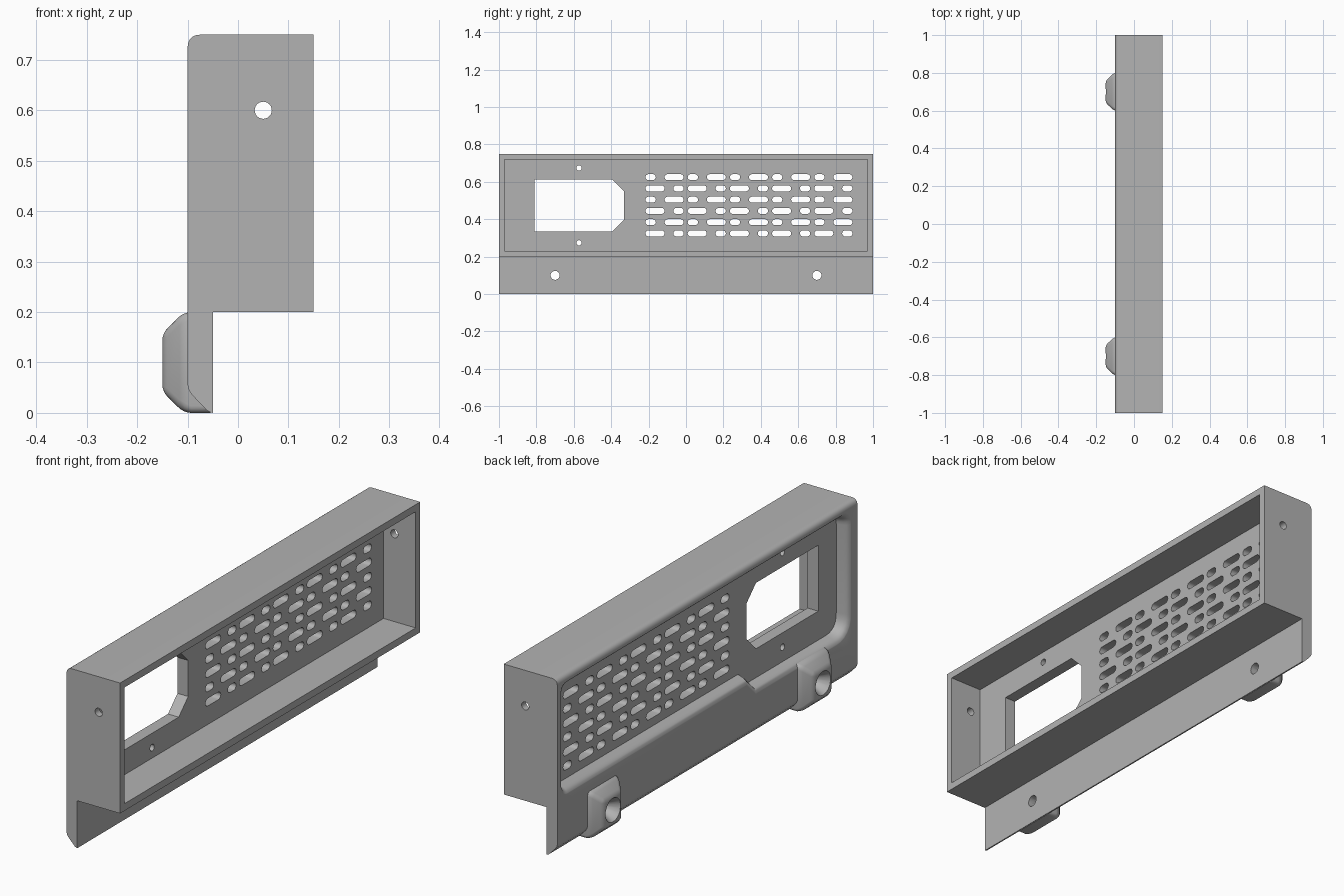
import bpy, bmesh, math
from mathutils import Vector

old = bpy.data.objects.get("Cube")
if old:
    bpy.data.objects.remove(old, do_unlink=True)

grey = bpy.data.materials.new("plain_grey")
grey.use_nodes = True
grey.diffuse_color = (0.45, 0.45, 0.45, 1)
grey.node_tree.nodes["Principled BSDF"].inputs["Base Color"].default_value = (0.45, 0.45, 0.45, 1)


def rounded(points, steps=6):
    """Outline from (u, v, r) corners, each softened over a distance r."""
    out = []
    for i, (u, v, r) in enumerate(points):
        p = Vector((u, v))
        if r == 0:
            out.append(p)
            continue
        a = p + (Vector(points[i - 1][:2]) - p).normalized() * r
        b = p + (Vector(points[(i + 1) % len(points)][:2]) - p).normalized() * r
        for k in range(steps + 1):
            t = k / steps
            out.append(a * (1 - t) ** 2 + p * 2 * t * (1 - t) + b * t * t)
    return out


def grow(outline, d):
    """Mitred outward offset of an anticlockwise outline."""
    out = []
    for i, p in enumerate(outline):
        e1 = (p - outline[i - 1]).normalized()
        e2 = (outline[(i + 1) % len(outline)] - p).normalized()
        n1, n2 = Vector((e1.y, -e1.x)), Vector((e2.y, -e2.x))
        out.append(p + (n1 + n2) * d / (1 + n1.dot(n2)))
    return out


def circle(u, v, r, n=24):
    return [Vector((u + r * math.cos(2 * math.pi * k / n), v + r * math.sin(2 * math.pi * k / n)))
            for k in range(n)]


def slot(y0, y1, z, r, n=8):
    ends = [(y1 - r, -math.pi / 2), (y0 + r, math.pi / 2)]
    return [Vector((c + r * math.cos(a + math.pi * k / n), z + r * math.sin(a + math.pi * k / n)))
            for c, a in ends for k in range(n + 1)]


def loft(bm, sections, axis="x"):
    """Skin (position, outline) sections along x or y and cap both ends."""
    rings = []
    for pos, outline in sections:
        rings.append([bm.verts.new((pos, p.x, p.y) if axis == "x" else (p.x, pos, p.y))
                      for p in outline])
    n = len(rings[0])
    faces = [bm.faces.new(rings[0]), bm.faces.new(rings[-1])]
    for a, b in zip(rings, rings[1:]):
        for i in range(n):
            j = (i + 1) % n
            faces.append(bm.faces.new((a[i], a[j], b[j], b[i])))
    bmesh.ops.recalc_face_normals(bm, faces=faces)


def finish(bm, name):
    mesh = bpy.data.meshes.new(name)
    bm.to_mesh(mesh)
    bm.free()
    mesh.materials.append(grey)
    obj = bpy.data.objects.new(name, mesh)
    bpy.context.collection.objects.link(obj)
    return obj


def cut(obj, cutters):
    for c in cutters:
        c.hide_render = True
        mod = obj.modifiers.new("cut", "BOOLEAN")
        mod.operation, mod.solver, mod.object = "DIFFERENCE", "EXACT", c
    graph = bpy.context.evaluated_depsgraph_get()
    mesh = bpy.data.meshes.new_from_object(obj.evaluated_get(graph))
    obj.modifiers.clear()
    obj.data = mesh


def box(y0, y1, z0, z1):
    return [Vector(p) for p in ((y0, z0), (y1, z0), (y1, z1), (y0, z1))]


# Housing with the lower mounting lip
bm = bmesh.new()
profile = rounded([(-0.05, 0, 0), (-0.05, 0.2, 0), (0.15, 0.2, 0), (0.15, 0.75, 0),
                   (-0.1, 0.75, 0.027), (-0.1, 0.045, 0.015), (-0.06, 0.003, 0.006)])
loft(bm, [(-1, profile), (1, profile)], "y")
housing = finish(bm, "housing")

# Open inner cavity
bm = bmesh.new()
cavity = box(-0.97, 0.97, 0.23, 0.72)
loft(bm, [(0, cavity), (0.2, cavity)])
cavity_cutter = finish(bm, "cavity_cutter")

# Outer recess with drafted walls and a rounded rim
bm = bmesh.new()
floor = rounded([(-0.93, 0.213, 0.07), (-0.335, 0.213, 0), (-0.275, 0.273, 0),
                 (0.95, 0.273, 0.02), (0.95, 0.697, 0.02), (-0.93, 0.697, 0.04)])
flare = [(-0.05, 0), (-0.078, 0.007), (-0.088, 0.012), (-0.095, 0.018),
         (-0.099, 0.026), (-0.102, 0.034)]
loft(bm, [(x, grow(floor, d)) for x, d in flare])
recess_cutter = finish(bm, "recess_cutter")

# Vent slots, port window, screw holes and end holes
bm = bmesh.new()
short, long, period = 0.055, 0.102, 0.2256
for row in range(6):
    z = 0.625 - 0.0602 * row
    for i in range(5):
        start = -0.2166 + period * i
        first, second = (short, long) if row % 2 == 0 else (long, short)
        end = start + short + long + 0.047
        for y0, y1 in ((start, start + first), (end - second, end)):
            s = slot(y0, y1, z, 0.016)
            loft(bm, [(-0.07, s), (0.02, s)])
window = rounded([(-0.81, 0.335, 0), (-0.395, 0.335, 0), (-0.332, 0.398, 0),
                  (-0.332, 0.55, 0), (-0.395, 0.613, 0), (-0.81, 0.613, 0)])
loft(bm, [(-0.07, window), (0.02, window)])
for z in (0.274, 0.674):
    c = circle(-0.572, z, 0.014)
    loft(bm, [(-0.07, c), (0.02, c)])
c = circle(0.05, 0.6, 0.017)
loft(bm, [(-1.1, c), (1.1, c)], "y")
hole_cutter = finish(bm, "hole_cutter")

# Countersunk bolt holes through the lip and pads
bm = bmesh.new()
for side in (-1, 1):
    loft(bm, [(x, circle(0.7 * side, 0.1, r, 32)) for x, r in
              ((-0.16, 0.056), (-0.15, 0.05), (-0.105, 0.024), (0, 0.024))])
bolt_cutter = finish(bm, "bolt_cutter")

cut(housing, [cavity_cutter, recess_cutter, hole_cutter, bolt_cutter])

# Tapered mounting pads
parts = [housing]
for side, label in ((-1, "front"), (1, "back")):
    bm = bmesh.new()
    y = 0.7 * side
    base, top = box(y - 0.1, y + 0.1, 0, 0.2), box(y - 0.058, y + 0.058, 0.042, 0.158)
    loft(bm, [(-0.055, base), (-0.107, base), (-0.15, top)])
    edges = [e for e in bm.edges if any(v.co.x < -0.06 for v in e.verts)]
    bmesh.ops.bevel(bm, geom=edges, offset=0.014, segments=4, profile=0.5, affect="EDGES")
    pad = finish(bm, label + "_mounting_pad")
    cut(pad, [bolt_cutter])
    parts.append(pad)

for c in (cavity_cutter, recess_cutter, hole_cutter, bolt_cutter):
    bpy.data.objects.remove(c, do_unlink=True)

# Smooth fillets, crisp edges
bpy.ops.object.select_all(action="DESELECT")
for obj in parts:
    obj.select_set(True)
bpy.context.view_layer.objects.active = housing
bpy.ops.object.shade_smooth_by_angle(angle=math.radians(30))
